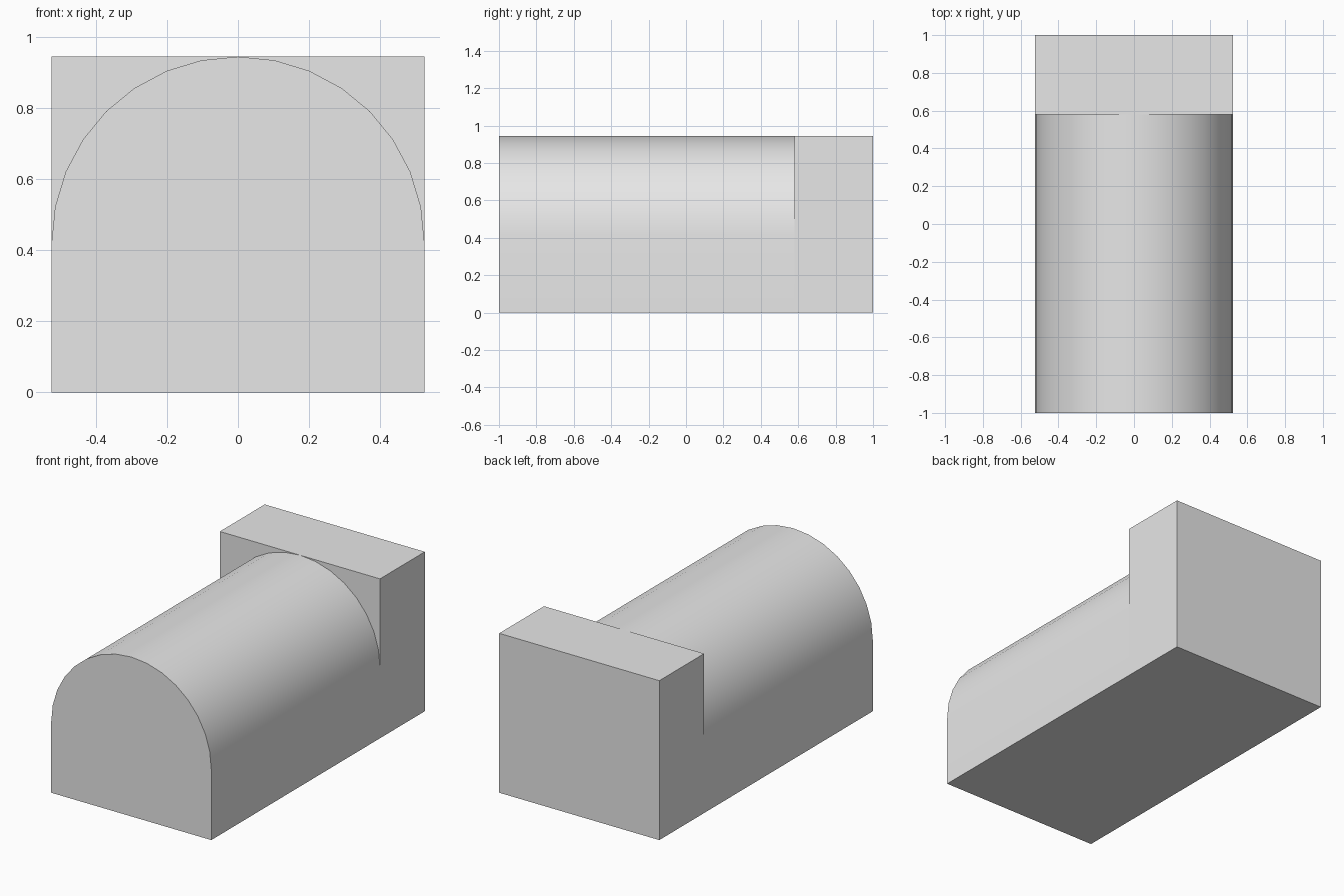
import bpy
import bmesh
from math import cos, sin, pi, radians

cube = bpy.data.objects.get("Cube")
if cube:
    bpy.data.objects.remove(cube, do_unlink=True)

RADIUS = 0.525      # half the body width and the arch radius
SPRING = 0.42       # height where the arch starts
TOP = SPRING + RADIUS
SEGMENTS = 16
FRONT, STEP, BACK = -1.0, 0.58, 1.0

# Single grey material
grey = bpy.data.materials.new("light grey")
grey.use_nodes = True
colour = (0.8, 0.8, 0.8, 1)
grey.diffuse_color = colour
grey.node_tree.nodes["Principled BSDF"].inputs["Base Color"].default_value = colour


def extrude_profile(name, profile, y0, y1):
    """Solid made by sweeping an x-z profile along y."""
    bm = bmesh.new()
    face = bm.faces.new([bm.verts.new((x, y0, z)) for x, z in profile])
    swept = bmesh.ops.extrude_face_region(bm, geom=[face], use_keep_orig=True)
    moved = [v for v in swept["geom"] if isinstance(v, bmesh.types.BMVert)]
    bmesh.ops.translate(bm, verts=moved, vec=(0, y1 - y0, 0))
    bmesh.ops.recalc_face_normals(bm, faces=bm.faces)
    mesh = bpy.data.meshes.new(name)
    bm.to_mesh(mesh)
    bm.free()
    mesh.materials.append(grey)
    obj = bpy.data.objects.new(name, mesh)
    bpy.context.collection.objects.link(obj)
    return obj


# Long arched body
arch = [(RADIUS * cos(pi * i / SEGMENTS), SPRING + RADIUS * sin(pi * i / SEGMENTS))
        for i in range(SEGMENTS + 1)]
body = extrude_profile("arched_body", [(-RADIUS, 0), (RADIUS, 0)] + arch, FRONT, STEP)

# Square block at the back
block = [(-RADIUS, 0), (RADIUS, 0), (RADIUS, TOP), (-RADIUS, TOP)]
extrude_profile("back_block", block, STEP, BACK)

# Smooth the arch, keep the corners sharp
bpy.ops.object.select_all(action="DESELECT")
body.select_set(True)
bpy.context.view_layer.objects.active = body
bpy.ops.object.shade_smooth_by_angle(angle=radians(30))
